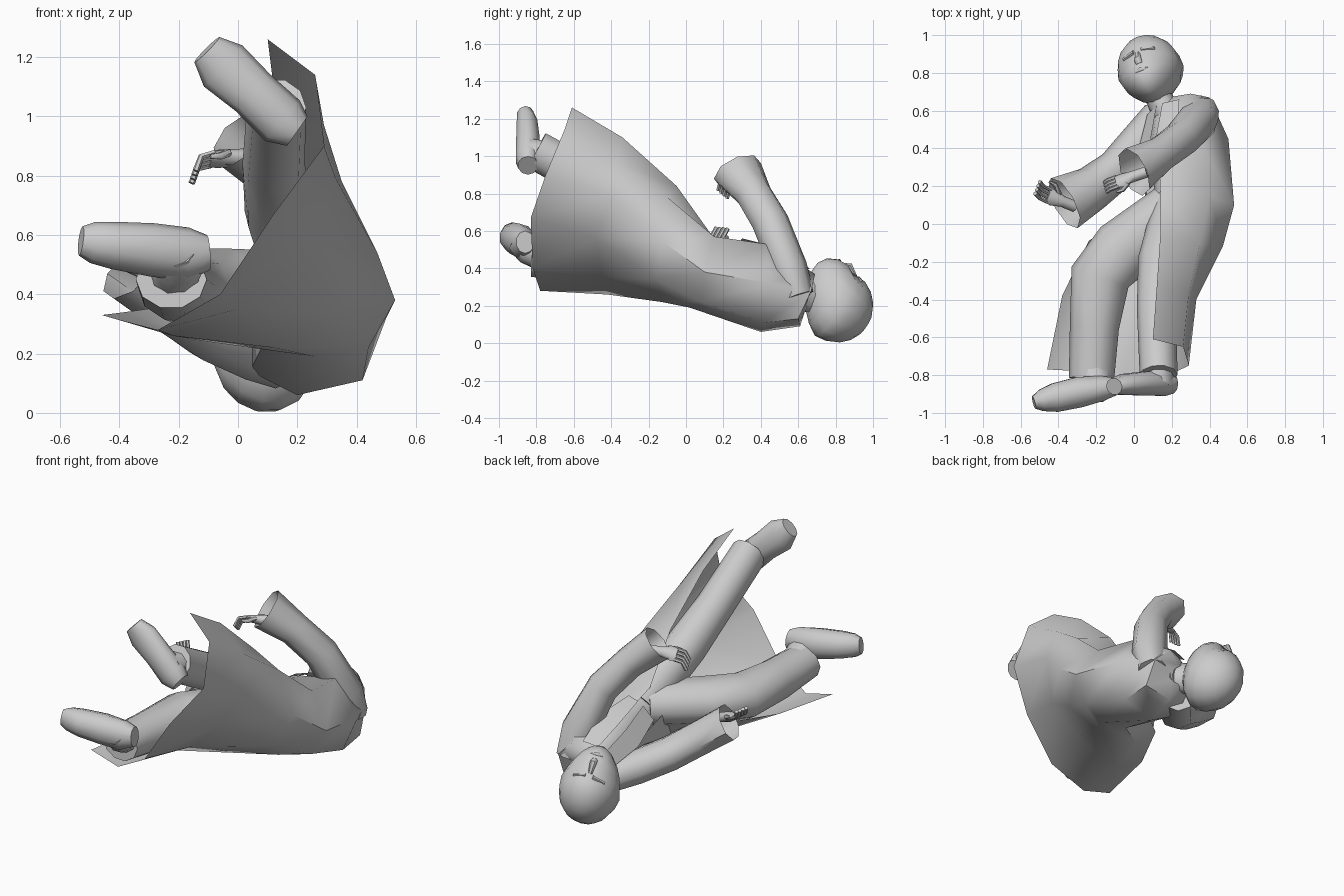
import bpy, bmesh, math
from mathutils import Vector, Matrix


def finish(name, bm, angle=1.0):
    bmesh.ops.recalc_face_normals(bm, faces=bm.faces)
    me = bpy.data.meshes.new(name)
    bm.to_mesh(me)
    bm.free()
    ob = bpy.data.objects.new(name, me)
    bpy.context.collection.objects.link(ob)
    bpy.ops.object.select_all(action='DESELECT')
    ob.select_set(True)
    bpy.context.view_layer.objects.active = ob
    bpy.ops.object.shade_smooth_by_angle(angle=angle)
    return ob


def tube(name, rings, ref=(0, 0, 1), n=10, cap_end=True):
    """Loft ellipses (x, y, z, side radius, ref radius) along a path."""
    bm = bmesh.new()
    pts = [Vector(r[:3]) for r in rings]
    loops = []
    for i, r in enumerate(rings):
        t = (pts[min(i + 1, len(pts) - 1)] - pts[max(i - 1, 0)]).normalized()
        u = t.cross(Vector(ref)).normalized()
        v = u.cross(t)
        loops.append([bm.verts.new(pts[i] + u * r[3] * math.cos(a) + v * r[4] * math.sin(a))
                      for a in (2 * math.pi * k / n for k in range(n))])
    for a, b in zip(loops, loops[1:]):
        for k in range(n):
            bm.faces.new((a[k], a[(k + 1) % n], b[(k + 1) % n], b[k]))
    bm.faces.new(loops[0])
    if cap_end:
        bm.faces.new(loops[-1])
    return finish(name, bm)


def sheet(name, rows):
    bm = bmesh.new()
    vs = [[bm.verts.new(p) for p in row] for row in rows]
    for a, b in zip(vs, vs[1:]):
        for k in range(len(a) - 1):
            bm.faces.new((a[k], a[k + 1], b[k + 1], b[k]))
    return finish(name, bm)


# Torso and hips under the coat
tube("torso", [(.20, .63, .26, .08, .08), (.22, .58, .27, .12, .12),
               (.23, .45, .29, .15, .16), (.25, .28, .34, .15, .16),
               (.27, .10, .39, .16, .14), (.22, -.04, .42, .15, .13)], n=12)

# Long open coat: rows run from upper front edge, round the back, to the lower edge
coat = [
    [(.16, .62, .38), (.30, .69, .37), (.40, .67, .28), (.41, .60, .13), (.24, .61, .09), (.08, .57, .14), (.09, .60, .30)],
    [(.13, .42, .49), (.36, .43, .53), (.50, .45, .32), (.42, .42, .11), (.20, .40, .06), (.04, .42, .14), (.05, .42, .34)],
    [(.14, .15, .56), (.40, .15, .57), (.53, .10, .38), (.44, .08, .22), (.26, .02, .19), (.08, .02, .22), (.06, .12, .42)],
    [(.14, -.05, .84), (.35, -.10, .78), (.47, -.12, .54), (.36, -.16, .34), (.12, -.13, .22), (-.10, -.10, .24), (-.24, -.09, .36)],
    [(.12, -.34, 1.10), (.29, -.37, .97), (.33, -.40, .79), (.22, -.48, .56), (0, -.45, .35), (-.22, -.42, .26), (-.38, -.38, .34)],
    [(.10, -.61, 1.26), (.26, -.65, 1.14), (.29, -.75, .90), (.12, -.83, .67), (-.06, -.82, .40), (-.27, -.78, .28), (-.46, -.77, .33)],
]
collar = [Vector(p).lerp(Vector((.15, .665, .26)), .6) for p in coat[0]]
sheet("coat", [collar] + coat)

# Trouser legs
tube("upper_leg", [(.24, .10, .43, .14, .13), (.14, -.20, .68, .12, .12),
                   (.12, -.45, .84, .105, .11), (.13, -.80, 1.03, .10, .11)])
tube("lower_leg", [(.20, .08, .42, .14, .13), (-.06, -.14, .43, .17, .13),
                   (-.18, -.28, .43, .16, .13), (-.21, -.55, .43, .13, .12),
                   (-.225, -.82, .45, .12, .10)])

# Ankles
tube("upper_ankle", [(.13, -.74, 1.0, .085, .085), (.13, -.86, 1.02, .08, .08)])
tube("lower_ankle", [(-.22, -.76, .46, .09, .08), (-.20, -.85, .50, .09, .08), (-.22, -.90, .54, .08, .06)])

# Shoes
for name, rings in (
    ("upper_shoe", [(.20, -.845, .95, .06, .055), (.15, -.845, .985, .09, .068), (.05, -.845, 1.08, .085, .066),
                    (-.05, -.85, 1.17, .095, .058), (-.105, -.86, 1.225, .06, .045)]),
    ("lower_shoe", [(-.10, -.86, .54, .06, .05), (-.17, -.87, .535, .09, .07), (-.29, -.89, .55, .09, .085),
                    (-.42, -.92, .565, .08, .08), (-.49, -.935, .575, .07, .06), (-.53, -.945, .58, .05, .035)]),
):
    tube(name, rings, ref=(0, 1, 0))

# Sleeves with open cuffs
tube("upper_sleeve", [(.36, .60, .25, .09, .085), (.34, .55, .40, .11, .10), (.25, .45, .65, .095, .10),
                      (.13, .36, .80, .09, .10), (0, .275, .92, .105, .14)], ref=(0, 1, 0), n=8, cap_end=False)
tube("lower_sleeve", [(.14, .57, .17, .10, .09), (.04, .44, .21, .11, .10), (-.09, .29, .27, .11, .10),
                      (-.22, .19, .36, .12, .10), (-.37, .11, .47, .15, .10)], n=8, cap_end=False)


# Hands: palm, four curled fingers and a thumb
def hand(side, wrist, along, across, curl):
    w, d, s, c = (Vector(v) for v in (wrist, along, across, curl))
    d.normalize()
    s = (s - d * s.dot(d)).normalized()
    c.normalize()
    tube(side + "_palm", [(*(w - d * .08), .03, .03), (*w, .03, .03), (*(w + d * .06), .045, .02),
                          (*(w + d * .09), .04, .015)], ref=d.cross(s), n=8)
    for k in range(4):
        a = w + d * .08 + s * (k - 1.5) * .022
        b = a + d * .045 + c * .01
        e = b + d * .01 + c * .05
        tube(f"{side}_finger_{k + 1}", [(*p, .011, .011) for p in (a, b, e)], ref=s, n=6)
    a = w + d * .03 + s * .03
    b = a + d * .03 + s * .03 + c * .03
    tube(side + "_thumb", [(*a, .014, .014), (*b, .013, .013), (*(b + d * .035), .008, .008)], ref=c, n=6)


hand("upper", (-.01, .25, .86), (-.9, -.3, -.05), (.2, -.7, .6), (-.2, -.2, -1))
hand("lower", (-.38, .12, .51), (-.85, .35, .40), (.35, .8, -.1), (-.2, .3, .6))

# Head: tapered low-poly ball with jaw and eye hollows
face = Vector((-.34, .45, .80)).normalized()
up = Vector((-.22, .85, -.5))
up = (up - face * up.dot(face)).normalized()
side = up.cross(face)
frame = Matrix((side, face, up)).transposed().to_4x4()
frame.translation = Vector((.09, .80, .205))
bm = bmesh.new()
bmesh.ops.create_uvsphere(bm, u_segments=14, v_segments=10, radius=1)
for v in bm.verts:
    x, y, z = v.co
    low = max(0, -z)
    v.co = (x * .175 * (1 - .25 * low), y * .205 + .09 * low, z * .205)
    if y > .7 and .1 < abs(x) < .6 and 0 <= z < .2:
        v.co.y -= .02
bm.transform(frame)
finish("head", bm)


def on_face(x, y, z):
    return tuple(frame @ Vector((x, y, z)))


# Nose, lips and brows
tube("nose", [(*on_face(0, .195, .02), .012, .01), (*on_face(0, .225, -.04), .02, .022),
              (*on_face(0, .215, -.06), .018, .015)], ref=face, n=6)
tube("lips", [(*on_face(-.04, .205, -.10), .004, .004), (*on_face(0, .22, -.10), .012, .012),
              (*on_face(.04, .205, -.10), .004, .004)], ref=face, n=6)
for s in (-1, 1):
    tube("brow", [(*on_face(s * .02, .19, .035), .012, .012), (*on_face(s * .09, .16, .035), .01, .01)], ref=face, n=6)

# Neck
tube("neck", [(.10, .76, .23, .07, .10), (.13, .67, .25, .07, .09), (.18, .58, .27, .08, .10)])

# Lapels either side of the collar
for name, rows in (
    ("upper_lapel", [[(.15, .64, .38), (.24, .66, .40)], [(.12, .48, .47), (.23, .50, .51)], [(.13, .28, .53), (.18, .30, .56)]]),
    ("lower_lapel", [[(.12, .63, .34), (.07, .58, .27)], [(.09, .46, .43), (.03, .42, .33)], [(.11, .26, .50), (.05, .24, .42)]]),
):
    sheet(name, rows)
